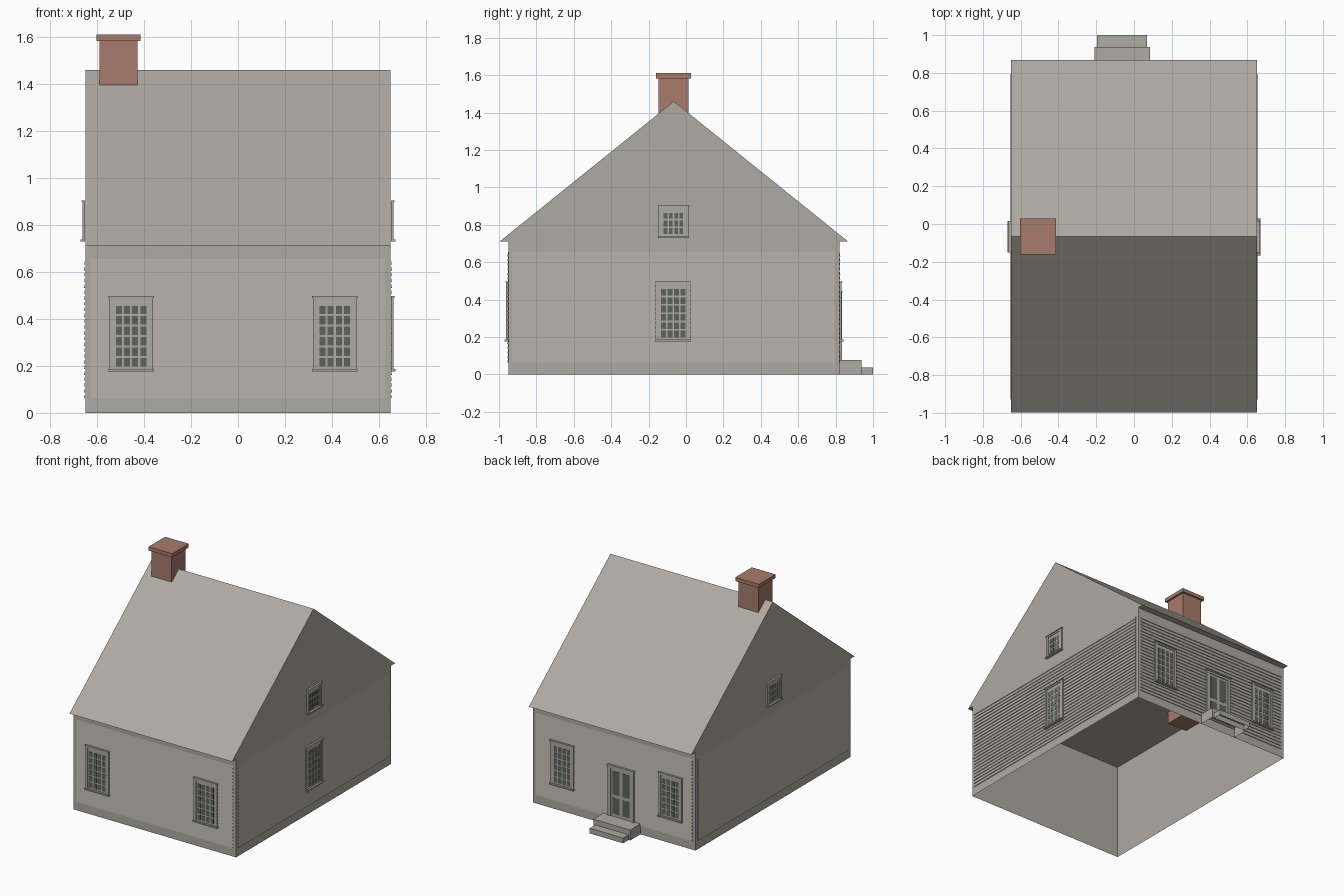
import bpy, bmesh
from mathutils import Vector

if "Cube" in bpy.data.objects:
    bpy.data.objects.remove(bpy.data.objects["Cube"], do_unlink=True)


def material(name, rgb):
    m = bpy.data.materials.new(name)
    m.use_nodes = True
    m.diffuse_color = (*rgb, 1)
    m.node_tree.nodes["Principled BSDF"].inputs["Base Color"].default_value = (*rgb, 1)
    return m


GREY = material("warm_grey", (0.43, 0.40, 0.36))
BRICK = material("brick_red", (0.39, 0.20, 0.15))
GLASS = material("dark_glass", (0.11, 0.125, 0.11))

# Main dimensions
HALF_X, FRONT, BACK, EAVE, RIDGE = 0.65, -0.95, 0.82, 0.71, 1.46
MID_Y = (FRONT + BACK) / 2

# Each wall: a point on it, its sideways axis and its outward normal
WALLS = {
    "front": (Vector((0, FRONT, 0)), Vector((1, 0, 0)), Vector((0, -1, 0))),
    "back": (Vector((0, BACK, 0)), Vector((1, 0, 0)), Vector((0, 1, 0))),
    "left": (Vector((HALF_X, 0, 0)), Vector((0, 1, 0)), Vector((1, 0, 0))),
    "right": (Vector((-HALF_X, 0, 0)), Vector((0, 1, 0)), Vector((-1, 0, 0))),
}


def on_wall(wall, u, z, d):
    origin, side, out = WALLS[wall]
    return origin + side * u + out * d + Vector((0, 0, z))


def prism(bm, start, end):
    """Closed solid between two matching outlines."""
    a = [bm.verts.new(p) for p in start]
    b = [bm.verts.new(p) for p in end]
    faces = [bm.faces.new(a), bm.faces.new(b[::-1])]
    for i in range(len(a)):
        j = (i + 1) % len(a)
        faces.append(bm.faces.new((a[i], b[i], b[j], a[j])))
    return faces


def box(bm, lo, hi, open_bottom=False):
    def ring(z):
        return [(lo[0], lo[1], z), (hi[0], lo[1], z), (hi[0], hi[1], z), (lo[0], hi[1], z)]
    faces = prism(bm, ring(lo[2]), ring(hi[2]))
    if open_bottom:
        bm.faces.remove(faces[0])
    return faces


def wall_box(bm, wall, u, z, depth, mat=0):
    """Box on a wall from (min, max) ranges sideways and up, standing out by depth."""
    outline = [(u[0], z[0]), (u[1], z[0]), (u[1], z[1]), (u[0], z[1])]
    for f in prism(bm, [on_wall(wall, *p, 0.001) for p in outline],
                   [on_wall(wall, *p, depth) for p in outline]):
        f.material_index = mat


def finish(bm, name, *mats):
    bmesh.ops.recalc_face_normals(bm, faces=bm.faces)
    mesh = bpy.data.meshes.new(name)
    bm.to_mesh(mesh)
    bm.free()
    for m in mats:
        mesh.materials.append(m)
    obj = bpy.data.objects.new(name, mesh)
    bpy.context.collection.objects.link(obj)


# Walls: shell without floor or top
bm = bmesh.new()
shell = box(bm, (-HALF_X, FRONT, 0), (HALF_X, BACK, EAVE), open_bottom=True)
bm.faces.remove(shell[1])
finish(bm, "walls", GREY)

# Roof with gables and flat ceiling
bm = bmesh.new()
section = [(MID_Y - 0.932, EAVE), (MID_Y + 0.932, EAVE), (MID_Y, RIDGE)]
prism(bm, [(-HALF_X, *p) for p in section], [(HALF_X, *p) for p in section])
finish(bm, "roof", GREY)

# Clapboard siding: rows of wedges between the corner boards
BOARDS, BOARD_Z, PITCH = 24, 0.063, 0.0247
for wall in WALLS:
    u0, u1 = (-0.626, 0.626) if wall in ("front", "back") else (FRONT + 0.02, BACK - 0.025)
    bm = bmesh.new()
    for i in range(BOARDS):
        z = BOARD_Z + i * PITCH
        wedge = [(z, 0.0003), (z, 0.005), (z + PITCH, 0.0003)]
        prism(bm, [on_wall(wall, u0, *p) for p in wedge],
              [on_wall(wall, u1, *p) for p in wedge])
    finish(bm, wall + "_siding", GREY)


def panes(bm, wall, u, z, cols, rows, gap):
    w = (u[1] - u[0] + gap) / cols
    h = (z[1] - z[0] + gap) / rows
    for c in range(cols):
        for r in range(rows):
            a, b = u[0] + c * w, z[0] + r * h
            wall_box(bm, wall, (a, a + w - gap), (b, b + h - gap), 0.0085, 1)


def casing(bm, wall, u, z, width, depth):
    """Side and head boards around an opening."""
    wall_box(bm, wall, (u[0], u[0] + width), z, depth)
    wall_box(bm, wall, (u[1] - width, u[1]), z, depth)
    wall_box(bm, wall, (u[0] + width, u[1] - width), (z[1] - width, z[1]), depth)


def window(name, wall, centre, z, half, rows):
    bm = bmesh.new()
    u = (centre - half, centre + half)
    wall_box(bm, wall, u, z, 0.007)
    casing(bm, wall, u, z, 0.018, 0.012)
    wall_box(bm, wall, (u[0] - 0.004, u[1] + 0.004), (z[1] - 0.007, z[1]), 0.016)
    wall_box(bm, wall, (u[0] - 0.004, u[1] + 0.004), (z[0], z[0] + 0.009), 0.021)
    panes(bm, wall, (u[0] + 0.028, u[1] - 0.028), (z[0] + 0.021, z[1] - 0.041), 4, rows, 0.009)
    finish(bm, name, GREY, GLASS)


# Windows
TALL = (0.177, 0.497)
for wall in ("front", "back"):
    window(wall + "_right_window", wall, -0.455, TALL, 0.093, 6)
    window(wall + "_left_window", wall, 0.412, TALL, 0.093, 6)
window("left_lower_window", "left", -0.069, TALL, 0.093, 6)
for wall in ("left", "right"):
    window(wall + "_gable_window", wall, -0.067, (0.73, 0.905), 0.08, 3)

# Back door with four dark panels
bm = bmesh.new()
DOOR = (-0.165, 0.045)
wall_box(bm, "back", DOOR, (0.075, 0.445), 0.007)
casing(bm, "back", DOOR, (0.075, 0.445), 0.024, 0.013)
wall_box(bm, "back", (DOOR[0] - 0.004, DOOR[1] + 0.004), (0.437, 0.446), 0.018)
inner = (DOOR[0] + 0.038, DOOR[1] - 0.038)
panes(bm, "back", inner, (0.235, 0.405), 2, 1, 0.025)
panes(bm, "back", inner, (0.095, 0.21), 2, 1, 0.025)
finish(bm, "back_door", GREY, GLASS)

# Doorsteps, hollow underneath
bm = bmesh.new()
box(bm, (-0.21, BACK, 0), (0.085, 0.938, 0.076), open_bottom=True)
finish(bm, "upper_step", GREY)
bm = bmesh.new()
box(bm, (-0.197, 0.938, 0), (0.07, 1.0, 0.038), open_bottom=True)
finish(bm, "lower_step", GREY)

# Chimney shaft running down through the ceiling, with its cap
bm = bmesh.new()
box(bm, (-0.589, -0.146, 0.62), (-0.428, 0.014, 1.59))
finish(bm, "chimney_shaft", BRICK)
bm = bmesh.new()
box(bm, (-0.603, -0.161, 1.583), (-0.414, 0.028, 1.61))
finish(bm, "chimney_cap", BRICK)
